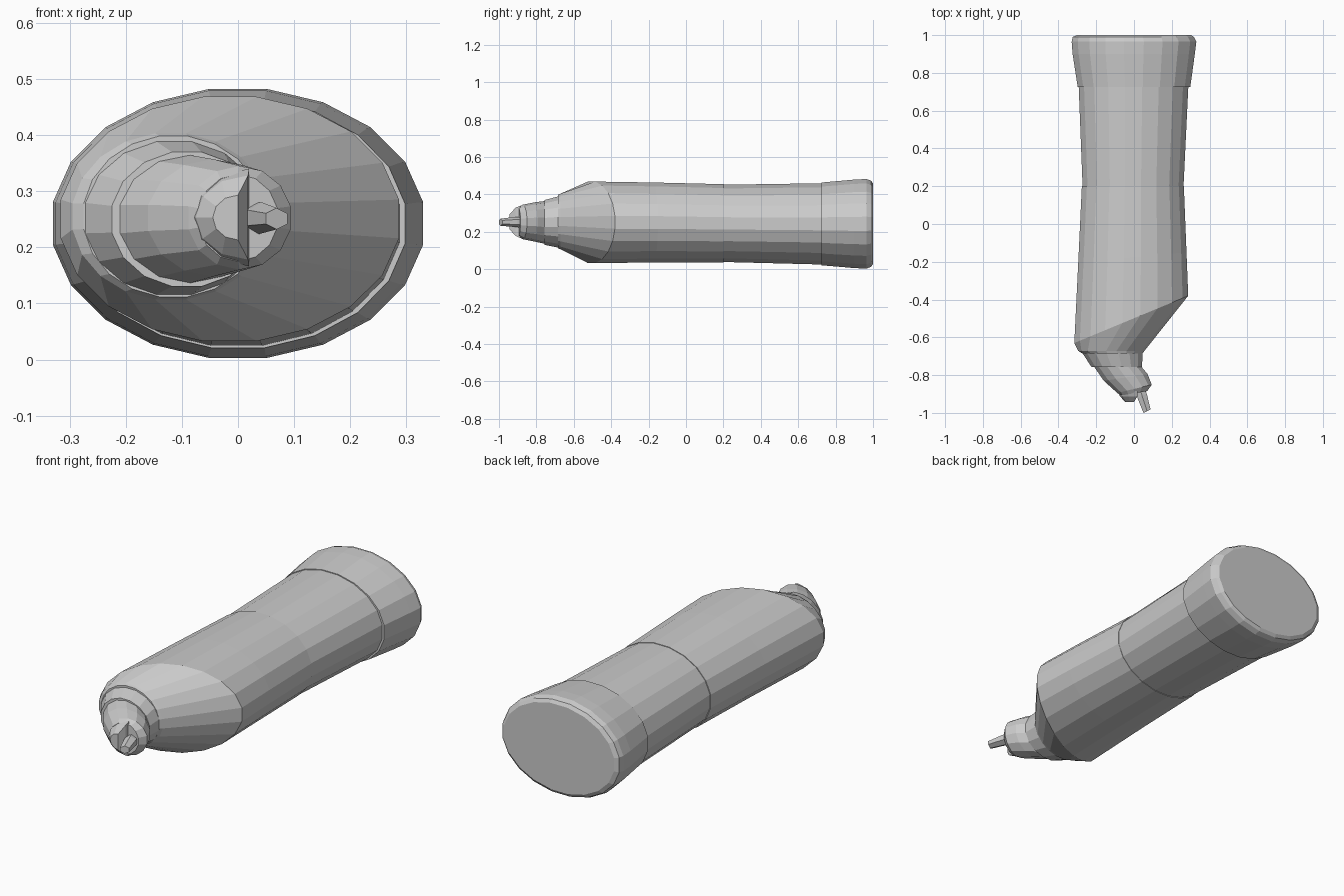
import bpy, bmesh, math


def loft(name, rings, n=20):
    """Skin closed elliptical rings. Ring: (left x, left y, right x, right y, low z, high z)."""
    bm = bmesh.new()
    loops = []
    for lx, ly, rx, ry, lo, hi in rings:
        loop = []
        for i in range(n):
            a = 2 * math.pi * (i + 0.5) / n
            c, s = math.cos(a), math.sin(a)
            k = 1 / math.cos(math.pi / n)
            t = 0.5 + 0.5 * c * k
            loop.append(bm.verts.new((lx + (rx - lx) * t,
                                      ly + (ry - ly) * t,
                                      (lo + hi) / 2 + (hi - lo) / 2 * s)))
        loops.append(loop)
    for a, b in zip(loops, loops[1:]):
        for i in range(n):
            j = (i + 1) % n
            bm.faces.new((a[i], a[j], b[j], b[i]))
    bm.faces.new(loops[0])
    bm.faces.new(loops[-1])
    return finish(name, bm)


def finish(name, bm):
    bmesh.ops.recalc_face_normals(bm, faces=bm.faces[:])
    me = bpy.data.meshes.new(name)
    bm.to_mesh(me)
    bm.free()
    ob = bpy.data.objects.new(name, me)
    bpy.context.collection.objects.link(ob)
    return ob


# Flared base with bevelled end
loft("base_cap", [(-0.303, 1.0, 0.303, 1.0, 0.025, 0.46),
                  (-0.325, 0.99, 0.318, 0.99, 0.01, 0.476),
                  (-0.33, 0.965, 0.33, 0.965, 0.0, 0.485),
                  (-0.325, 0.90, 0.322, 0.90, 0.003, 0.482),
                  (-0.298, 0.725, 0.298, 0.725, 0.018, 0.466)])

# Waisted grip, in two sections
loft("upper_grip", [(-0.293, 0.735, 0.288, 0.735, 0.022, 0.462),
                    (-0.272, 0.195, 0.262, 0.195, 0.036, 0.454)])

# Lower body with slanted shoulder narrowing to the neck
loft("lower_body", [(-0.276, 0.2, 0.264, 0.2, 0.033, 0.457),
                    (-0.295, -0.2, 0.278, -0.15, 0.033, 0.466),
                    (-0.316, -0.63, 0.287, -0.38, 0.03, 0.471),
                    (-0.295, -0.672, 0.055, -0.672, 0.105, 0.405),
                    (-0.275, -0.685, 0.045, -0.685, 0.11, 0.40)])

# Stepped neck collar
loft("neck_collar", [(-0.282, -0.67, 0.045, -0.67, 0.11, 0.395),
                     (-0.225, -0.757, 0.043, -0.757, 0.128, 0.372)], 16)

# Nozzle leaning to the right
loft("nozzle", [(-0.215, -0.75, 0.035, -0.75, 0.135, 0.365),
                (-0.16, -0.83, 0.072, -0.795, 0.148, 0.357),
                (-0.088, -0.895, 0.094, -0.85, 0.16, 0.345),
                (-0.07, -0.908, 0.07, -0.885, 0.175, 0.33)], 14)

# Half-round fin on the nozzle tip: flat on its right side
bm = bmesh.new()
fin_rings = []
for y, left, right, r in [(-0.885, -0.083, 0.02, 0.087),
                          (-0.912, -0.075, 0.018, 0.075),
                          (-0.943, -0.045, 0.0, 0.04)]:
    fin_rings.append([bm.verts.new((right + (left - right) * math.sin(math.pi * i / 6), y,
                                    0.253 + r * math.cos(math.pi * i / 6)))
                      for i in range(7)])
for a, b in zip(fin_rings, fin_rings[1:]):
    for i in range(7):
        j = (i + 1) % 7
        bm.faces.new((a[i], a[j], b[j], b[i]))
bm.faces.new(fin_rings[0])
bm.faces.new(fin_rings[-1])
finish("tip_fin", bm)

# Slim outlet stem
loft("outlet_stem", [(0.008, -0.875, 0.052, -0.86, 0.222, 0.28),
                     (0.018, -0.92, 0.068, -0.90, 0.225, 0.28),
                     (0.05, -1.0, 0.088, -0.982, 0.232, 0.27)], 6)
